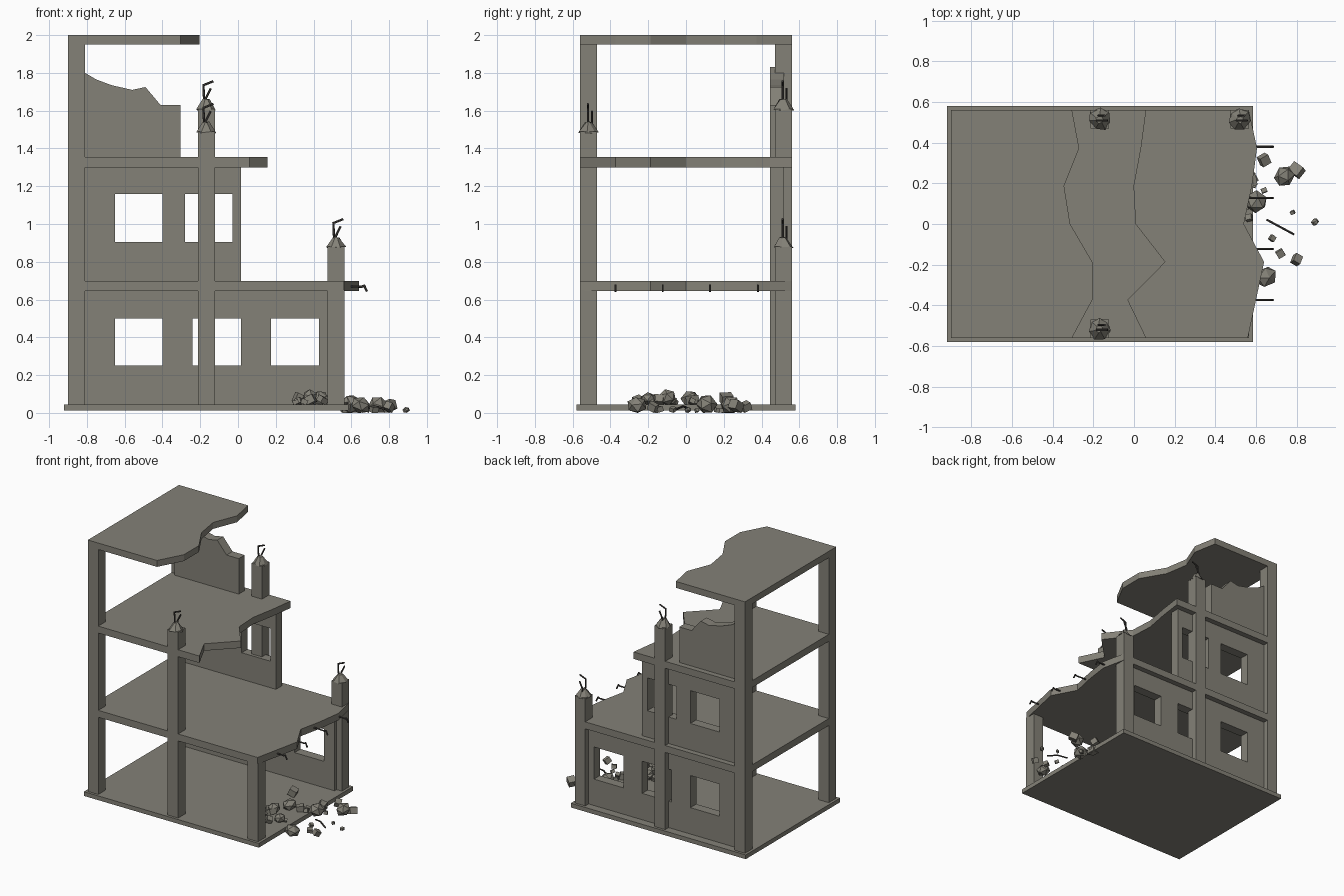
import bpy, bmesh, math, random
from mathutils import Vector, Matrix, Euler

if "Cube" in bpy.data.objects:
    bpy.data.objects.remove(bpy.data.objects["Cube"])

random.seed(7)


def material(name, rgb):
    m = bpy.data.materials.new(name)
    m.diffuse_color = (*rgb, 1)
    m.use_nodes = True
    m.node_tree.nodes["Principled BSDF"].inputs["Base Color"].default_value = m.diffuse_color
    return m


CONCRETE = material("concrete", (0.23, 0.22, 0.185))
STEEL = material("rusty steel", (0.06, 0.055, 0.05))


def finish(bm, name, mat):
    bmesh.ops.recalc_face_normals(bm, faces=bm.faces)
    me = bpy.data.meshes.new(name)
    bm.to_mesh(me)
    bm.free()
    me.materials.append(mat)
    ob = bpy.data.objects.new(name, me)
    bpy.context.collection.objects.link(ob)
    return ob


def add_box(bm, x0, x1, y0, y1, z0, z1):
    mat = Matrix.Translation(((x0 + x1) / 2, (y0 + y1) / 2, (z0 + z1) / 2)) @ \
        Matrix.Diagonal((x1 - x0, y1 - y0, z1 - z0, 1))
    bmesh.ops.create_cube(bm, size=1, matrix=mat)


def box(name, *dims):
    bm = bmesh.new()
    add_box(bm, *dims)
    return finish(bm, name, CONCRETE)


def prism(name, points, direction):
    """Extrude a flat outline along a direction."""
    bm = bmesh.new()
    face = bm.faces.new([bm.verts.new(p) for p in points])
    new = bmesh.ops.extrude_face_region(bm, geom=[face])["geom"]
    bmesh.ops.translate(bm, vec=direction, verts=[v for v in new if isinstance(v, bmesh.types.BMVert)])
    return finish(bm, name, CONCRETE)


def rods(name, paths, r=0.006):
    """Thin six-sided bars along polylines."""
    bm = bmesh.new()
    for path in paths:
        for a, b in zip(path, path[1:]):
            a, b = Vector(a), Vector(b)
            d = b - a
            mat = Matrix.Translation((a + b) / 2) @ d.to_track_quat('Z', 'Y').to_matrix().to_4x4()
            bmesh.ops.create_cone(bm, cap_ends=True, segments=6, radius1=r, radius2=r,
                                  depth=d.length + r, matrix=mat)
    return finish(bm, name, STEEL)


# base slab
box("base_slab", -0.92, 0.585, -0.58, 0.58, 0.012, 0.045)

# floor slabs with a broken right edge, listed from back to front
EDGES = {
    "first_floor_slab": (0.645, [0.565, 0.605, 0.58, 0.54, 0.64, 0.60, 0.56]),
    "second_floor_slab": (1.30, [0.06, 0.035, 0.0, 0.01, 0.155, -0.03, 0.06]),
    "roof_slab": (1.95, [-0.305, -0.27, -0.344, -0.314, -0.205, -0.205, -0.305]),
}
for name, (z, xs) in EDGES.items():
    pts = [(-0.90, -0.56, z), (-0.90, 0.56, z)]
    pts += [(x, 0.56 - i * 1.12 / 6, z) for i, x in enumerate(xs)]
    prism(name, pts, (0, 0, 0.05 if z > 1.9 else 0.054))


# columns, with crumbled tops and bent bars where they are snapped off
def broken_top(name, x, y, z):
    bm = bmesh.new()
    bmesh.ops.create_cone(bm, cap_ends=True, segments=7, radius1=0.056, radius2=0.018, depth=0.055,
                          matrix=Matrix.Translation((x, y, z + 0.022)))
    for v in bm.verts:
        v.co += Vector([random.uniform(-0.005, 0.005) for _ in range(3)])
    finish(bm, name + "_crumbled_top", CONCRETE)
    rods(name + "_bars", [
        [(x - 0.01, y - 0.005, z), (x - 0.015, y - 0.005, z + 0.125), (x + 0.035, y - 0.005, z + 0.145)],
        [(x + 0.01, y + 0.018, z), (x - 0.005, y + 0.018, z + 0.05), (x + 0.022, y + 0.018, z + 0.105)]])


COLUMNS = [("left", -0.90, 1.96, 1.96), ("middle", -0.213, 1.49, 1.61), ("right", 0.475, 0.65, 0.88)]
for label, x, front_top, back_top in COLUMNS:
    for side, y, top in (("front", -0.56, front_top), ("back", 0.47, back_top)):
        name = f"{side}_{label}_column"
        box(name, x, x + 0.09, y, y + 0.09, 0.04, top)
        if 0.7 < top < 1.9:
            broken_top(name, x + 0.045, y + 0.045, top)

# back walls, built around their window openings
Y0, Y1 = 0.445, 0.518


def window_wall(name, x0, x1, z0, z1, sill, head, windows):
    bm = bmesh.new()
    us = [x0] + [x for w in windows for x in w] + [x1]
    zs = [z0, sill, head, z1]
    grid = {(i, j, k): bm.verts.new((u, y, z)) for i, u in enumerate(us)
            for j, z in enumerate(zs) for k, y in enumerate((Y0, Y1))}

    def solid(i, j):
        return 0 <= i < len(us) - 1 and 0 <= j < 3 and not (j == 1 and i % 2 == 1)

    for i in range(len(us) - 1):
        for j in range(3):
            if not solid(i, j):
                continue
            ring = [(i, j), (i + 1, j), (i + 1, j + 1), (i, j + 1)]
            for k in (0, 1):
                bm.faces.new([grid[a, b, k] for a, b in ring])
            nbrs = [(i, j - 1), (i + 1, j), (i, j + 1), (i - 1, j)]
            for e, n in enumerate(nbrs):
                if not solid(*n):
                    p, q = ring[e], ring[(e + 1) % 4]
                    bm.faces.new([grid[(*p, 0)], grid[(*q, 0)], grid[(*q, 1)], grid[(*p, 1)]])
    finish(bm, name, CONCRETE)


window_wall("ground_floor_wall", -0.86, 0.52, 0.04, 0.65, 0.25, 0.50,
            [(-0.65, -0.40), (-0.24, 0.015), (0.175, 0.43)])
window_wall("first_floor_wall", -0.86, 0.015, 0.69, 1.305, 0.905, 1.16,
            [(-0.65, -0.40), (-0.28, -0.03)])

# broken top-floor wall
outline = [(-0.86, 1.35), (-0.305, 1.35), (-0.305, 1.63), (-0.41, 1.63), (-0.49, 1.725),
           (-0.56, 1.71), (-0.67, 1.735), (-0.75, 1.765), (-0.81, 1.80), (-0.86, 1.83)]
prism("broken_top_wall", [(x, Y0, z) for x, z in outline], (0, Y1 - Y0, 0))

# bars sticking out of the first floor slab, and one loose bar
rods("slab_edge_bars", [[(0.50, y, 0.672), (0.655, y, 0.668), (0.668, y, 0.674), (0.682, y, 0.645)]
                        for y in (0.38, 0.127, -0.123, -0.373)])
rods("loose_bar", [[(0.655, 0.02, 0.02), (0.72, -0.015, 0.035), (0.785, -0.05, 0.02)]])

# rubble: (x, y, size, is round)
CHUNKS = [(0.65, -0.26, 0.058, 1), (0.74, 0.235, 0.058, 1), (0.60, 0.11, 0.058, 1), (0.89, 0.01, 0.022, 1),
          (0.80, 0.265, 0.035, 0), (0.64, 0.315, 0.028, 0), (0.72, -0.145, 0.022, 0), (0.80, -0.175, 0.026, 0),
          (0.78, 0.057, 0.012, 0), (0.68, -0.07, 0.016, 0), (0.64, 0.165, 0.016, 0), (0.59, 0.19, 0.014, 0),
          (0.43, 0.02, 0.055, 1), (0.38, -0.10, 0.05, 1), (0.50, -0.20, 0.045, 1)]
for i in range(16):
    CHUNKS.append((random.uniform(0.29, 0.58), random.uniform(-0.27, 0.3), random.uniform(0.015, 0.036), 0))
bm = bmesh.new()
for x, y, s, is_round in CHUNKS:
    floor = 0.04 if x < 0.57 else 0.0
    rot = Euler([random.uniform(-0.5, 0.5), random.uniform(-0.5, 0.5), random.uniform(0, 3)]).to_matrix().to_4x4()
    scale = Matrix.Diagonal((1, random.uniform(0.8, 1), random.uniform(0.7, 0.9), 1))
    mat = Matrix.Translation((x, y, 0)) @ rot @ scale
    if is_round:
        vs = bmesh.ops.create_icosphere(bm, subdivisions=1, radius=s, matrix=mat)["verts"]
    else:
        vs = bmesh.ops.create_cube(bm, size=s * 1.7, matrix=mat)["verts"]
    low = min(v.co.z for v in vs)
    for v in vs:
        v.co.z += floor - low
finish(bm, "rubble", CONCRETE)
